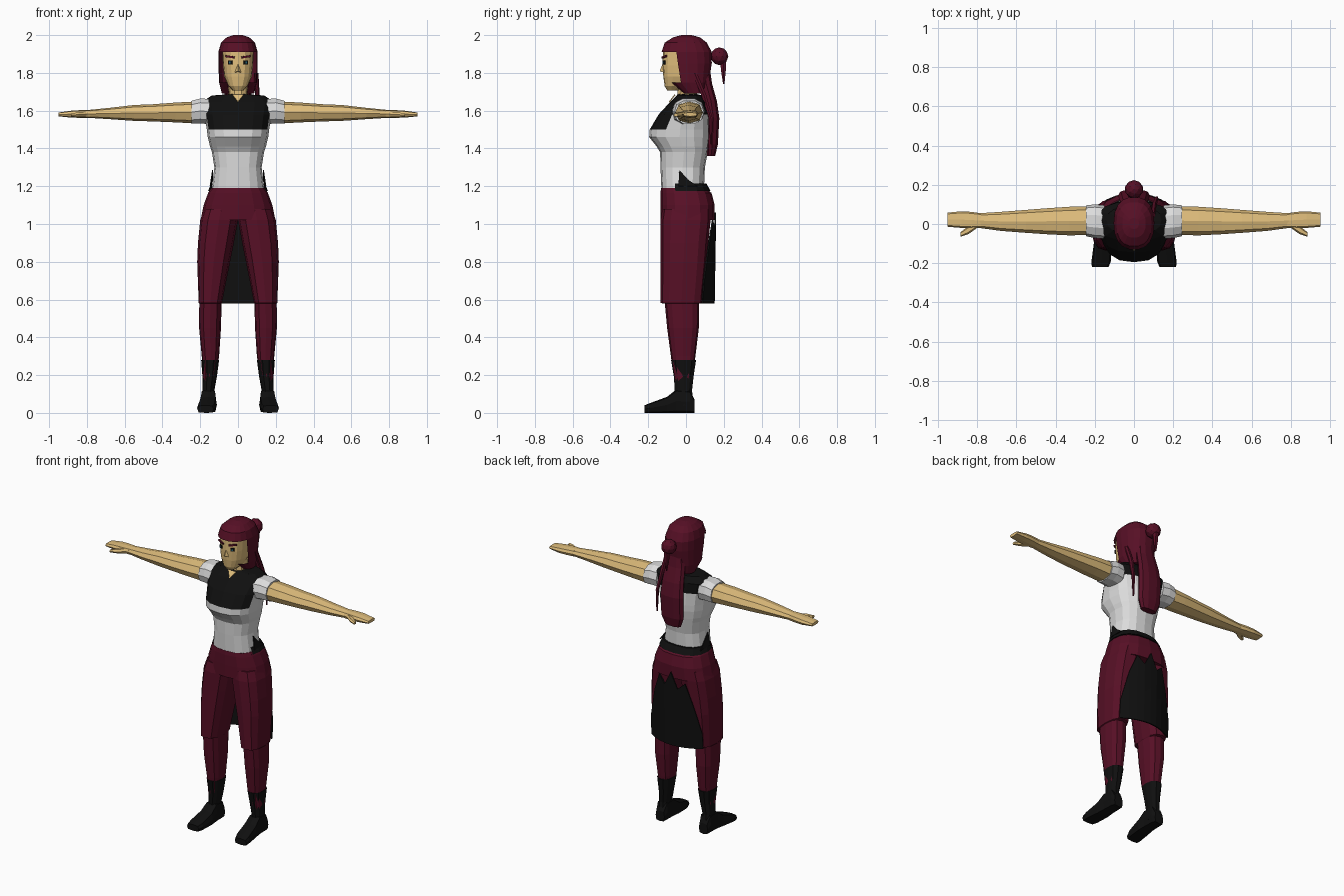
import bpy, bmesh, math
from mathutils import Vector, Matrix


def mat(name, rgb):
    m = bpy.data.materials.new(name)
    m.diffuse_color = (*rgb, 1)
    return m


MAROON = mat("maroon", (0.095, 0.005, 0.019))
BLACK = mat("black", (0.005, 0.005, 0.005))
WHITE = mat("light_grey", (0.72, 0.72, 0.72))
SKIN = mat("skin", (0.74, 0.51, 0.2))
TEAL = mat("teal", (0.02, 0.15, 0.2))


def finish(bm, name, mats, mirror=False, rule=None, drop=None):
    bmesh.ops.recalc_face_normals(bm, faces=bm.faces)
    if drop:
        dead = [f for f in bm.faces if drop(f.calc_center_median())]
        bmesh.ops.delete(bm, geom=dead, context='FACES')
    if rule:
        for f in bm.faces:
            f.material_index = rule(f.calc_center_median())
    me = bpy.data.meshes.new(name)
    bm.to_mesh(me)
    bm.free()
    ob = bpy.data.objects.new(name, me)
    bpy.context.collection.objects.link(ob)
    for m in mats:
        me.materials.append(m)
    if mirror:
        ob.modifiers.new("mirror", 'MIRROR')
    return ob


def loft(name, rings, mats, axis='z', n=12, p=0.85, **kw):
    """Rings are (t, a0, a1, b0, b1): a rounded box section at t along the axis."""
    bm = bmesh.new()
    loops = []
    for t, a0, a1, b0, b1 in rings:
        loop = []
        for i in range(n):
            w = 2 * math.pi * i / n
            c, s = math.cos(w), math.sin(w)
            a = (a0 + a1) / 2 + (a1 - a0) / 2 * math.copysign(abs(c) ** p, c)
            b = (b0 + b1) / 2 + (b1 - b0) / 2 * math.copysign(abs(s) ** p, s)
            loop.append(bm.verts.new((a, b, t) if axis == 'z' else
                                     (t, a, b) if axis == 'x' else (a, t, b)))
        loops.append(loop)
    for lo, hi in zip(loops, loops[1:]):
        for i in range(n):
            j = (i + 1) % n
            bm.faces.new((lo[i], lo[j], hi[j], hi[i]))
    bm.faces.new(loops[0])
    bm.faces.new(loops[-1])
    return finish(bm, name, mats, **kw)


def sym(rows):
    """Centred sections from (z, half width, front, back)."""
    return [(z, -r, r, f, b) for z, r, f, b in rows]


def box(name, loc, size, m, turn=0, tilt=0):
    bm = bmesh.new()
    bmesh.ops.create_cube(bm, size=1)
    M = (Matrix.Translation(loc) @ Matrix.Rotation(math.radians(turn), 4, 'Z')
         @ Matrix.Rotation(math.radians(tilt), 4, 'Y') @ Matrix.Diagonal((*size, 1)))
    bm.transform(M)
    return finish(bm, name, [m], mirror=True)


def plate(name, pts, m, mirror=False):
    bm = bmesh.new()
    bm.faces.new([bm.verts.new(q) for q in pts])
    ob = finish(bm, name, [m], mirror)
    s = ob.modifiers.new("thick", 'SOLIDIFY')
    s.thickness, s.offset = 0.006, 0
    return ob


# Shirt with a dark yoke over chest and shoulders
def yoke(c):
    if c.y < -0.03:
        return int(c.z > 1.5 and (abs(c.x) < 0.15 or c.z > 1.6))
    return int(c.z > 1.6)


loft("shirt", sym([
    (1.18, .14, -.13, .095), (1.3, .125, -.135, .1), (1.38, .138, -.137, .115),
    (1.41, .148, -.155, .12), (1.46, .16, -.195, .128), (1.5, .165, -.192, .128),
    (1.58, .178, -.145, .122), (1.645, .19, -.085, .115), (1.68, .14, -.05, .09),
    (1.687, .05, -.045, .06)]), [WHITE, BLACK], n=16, p=.8, rule=yoke)
loft("sleeve", [(.15, -.075, .095, 1.525, 1.665), (.2, -.072, .1, 1.53, 1.667),
                (.245, -.062, .095, 1.528, 1.655)], [WHITE], 'x', 10, mirror=True)
plate("neckline", [(-.03, -.058, 1.685), (.03, -.058, 1.685), (0, -.088, 1.646)], SKIN)

# Arms and hands
loft("arm", [(.235, -.056, .09, 1.533, 1.648), (.33, -.058, .088, 1.538, 1.643),
             (.45, -.052, .08, 1.543, 1.634), (.55, -.045, .072, 1.546, 1.63),
             (.68, -.035, .062, 1.555, 1.615), (.79, -.02, .055, 1.562, 1.604)],
     [SKIN], 'x', 8, mirror=True)
loft("hand", [(.78, -.02, .055, 1.562, 1.604), (.83, -.022, .062, 1.562, 1.603),
              (.88, -.02, .065, 1.563, 1.6), (.95, -.014, .058, 1.57, 1.59)],
     [SKIN], 'x', 8, .6, mirror=True)
loft("thumb", [(.8, -.02, .02, 1.565, 1.598), (.845, -.052, -.01, 1.565, 1.593),
               (.885, -.065, -.042, 1.568, 1.586)], [SKIN], 'x', 6, mirror=True)

# Hips and legs
loft("hips", sym([(1.02, .198, -.135, .15), (1.1, .182, -.136, .152),
                  (1.165, .158, -.135, .135), (1.19, .142, -.132, .1)]),
     [MAROON], n=16, p=.8)
loft("trouser_leg", [
    (.12, .135, .183, -.05, .026), (.2, .115, .188, -.066, .035),
    (.3, .1, .192, -.08, .05), (.45, .09, .206, -.1, .068), (.578, .087, .205, -.112, .07),
    (.582, .085, .208, -.135, .088), (.8, .042, .216, -.135, .11),
    (.9, .022, .212, -.135, .118), (1.02, .0, .2, -.135, .13), (1.08, .0, .18, -.125, .13)],
    [MAROON], n=12, p=.75, mirror=True)

# Ragged dark cloth hanging behind the legs
tops = [.68, .86, 1.0, .96, 1.06, .97, 1.02, .9, .7]
bm = bmesh.new()
cols = []
for k, top in enumerate(tops):
    x = -.185 + .37 * k / (len(tops) - 1)
    y = .156 - .062 * (x / .185) ** 2
    cols.append([bm.verts.new((x, y - .008 * (1 - u), .58 + (top - .58) * u))
                 for u in (0, .5, 1)])
for a, b in zip(cols, cols[1:]):
    for i in range(2):
        bm.faces.new((a[i], b[i], b[i + 1], a[i + 1]))
cloth = finish(bm, "back_cloth", [BLACK])
s = cloth.modifiers.new("thick", 'SOLIDIFY')
s.thickness, s.offset = .008, 0

# Belt round the sides and back, with a peak on each hip
loft("belt", sym([(1.175, .158, -.125, .13), (1.215, .142, -.12, .108)]), [BLACK],
     n=16, p=.8, drop=lambda c: c.y < -.07)
plate("belt_peak", [(.147, -.04, 1.2), (.147, .06, 1.2), (.135, .01, 1.235),
                    (.134, -.035, 1.285)], BLACK, True)

# Boots: shaft and flared foot
loft("boot_shaft", [(.04, .118, .195, -.06, .042), (.12, .125, .188, -.062, .034),
                    (.19, .112, .188, -.066, .042), (.28, .1, .195, -.082, .056)],
     [BLACK], n=10, mirror=True)
loft("boot_foot", [(-.22, .13, .215, 0, .04), (-.19, .118, .217, 0, .052),
                   (-.1, .112, .205, 0, .085), (-.05, .115, .198, 0, .125),
                   (.02, .118, .195, 0, .12), (.045, .125, .188, 0, .07)],
     [BLACK], 'y', 8, .5, mirror=True)

# Head, neck and face
loft("neck", sym([(1.62, .055, -.05, .06), (1.75, .05, -.045, .06)]), [SKIN], n=10)
loft("head", sym([(1.708, .028, -.1, -.02), (1.73, .052, -.113, .03),
                  (1.78, .073, -.12, .07), (1.84, .08, -.124, .1),
                  (1.92, .083, -.122, .11), (1.96, .07, -.09, .09)]),
     [SKIN], n=16, p=.8)
plate("nose_side", [(0, -.12, 1.85), (0, -.137, 1.808), (.014, -.118, 1.803)], SKIN, True)
box("eye", (.041, -.1155, 1.855), (.022, .009, .02), BLACK, 22)
box("iris", (.043, -.118, 1.855), (.008, .009, .012), TEAL, 22)
box("eyebrow", (.042, -.1155, 1.885), (.05, .009, .01), MAROON, 24, -8)

# Hair cap with the face left open
loft("hair", sym([(1.69, .085, -.015, .1), (1.75, .1, -.09, .122), (1.85, .104, -.12, .138),
                  (1.91, .104, -.131, .138), (1.96, .09, -.114, .112),
                  (1.988, .06, -.07, .075), (2.0, .025, -.025, .03)]),
     [MAROON], n=18, drop=lambda c: c.y < -.035 and 1.695 < c.z < 1.9)
loft("ponytail", sym([(1.36, .055, .11, .155), (1.42, .08, .108, .17), (1.56, .082, .112, .178),
                      (1.65, .076, .1, .165), (1.74, .068, .075, .14),
                      (1.84, .05, .06, .125)]), [MAROON], n=10)
bm = bmesh.new()
bmesh.ops.create_icosphere(bm, subdivisions=2, radius=.047,
                           matrix=Matrix.Translation((0, .177, 1.888)))
finish(bm, "hair_bun", [MAROON])
loft("bun_tail", sym([(1.74, .004, .196, .204), (1.81, .016, .184, .212),
                      (1.87, .018, .178, .216)]), [MAROON], n=6)
loft("side_lock", [(1.42, .112, .12, .128, .138), (1.56, .105, .125, .12, .142),
                   (1.68, .09, .115, .08, .11), (1.8, .085, .108, .03, .06)],
     [MAROON], n=6)
